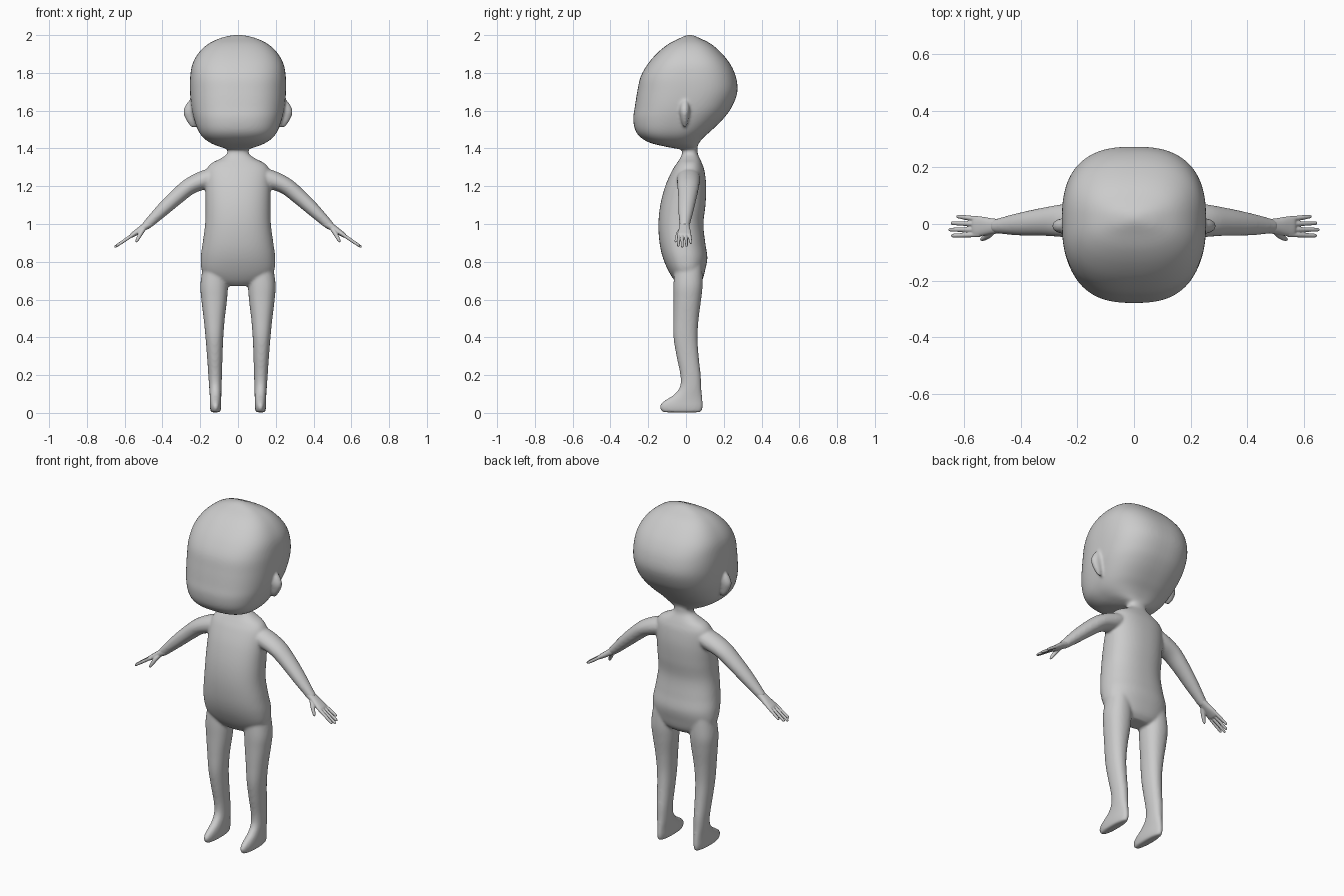
import bpy, bmesh, math
from mathutils import Vector

Y = Vector((0, 1, 0))


def spline(rows, steps):
    """Catmull-Rom interpolation through rows of numbers."""
    out = []
    for i in range(len(rows) - 1):
        a, b = rows[max(i - 1, 0)], rows[i]
        c, d = rows[i + 1], rows[min(i + 2, len(rows) - 1)]
        for k in range(steps):
            t = k / steps
            out.append([q + 0.5 * t * ((r - p) + t * ((2*p - 5*q + 4*r - s) + t * (3*(q - r) + s - p)))
                        for p, q, r, s in zip(a, b, c, d)])
    out.append(list(rows[-1]))
    return out


def loft(bm, rows, d=(0, 0, 1), p=2.0, side=1, steps=5, n=48):
    """Closed skin through rows (x, y, z, y-radius, cross-radius), rings square to d."""
    d = Vector(d).normalized()
    v = d.cross(Y).normalized()
    u = v.cross(d)
    rings = []
    for x, y, z, ru, rv in spline(rows, steps):
        ring = []
        for i in range(n):
            a = 2 * math.pi * i / n
            ca, sa = math.cos(a), math.sin(a)
            co = (Vector((x, y, z)) + u * ru * math.copysign(abs(ca) ** (2 / p), ca)
                  + v * rv * math.copysign(abs(sa) ** (2 / p), sa))
            co.x *= side
            ring.append(bm.verts.new(co))
        rings.append(ring)
    for r, s in zip(rings, rings[1:]):
        for i in range(n):
            j = (i + 1) % n
            bm.faces.new((r[i], r[j], s[j], s[i]))
    bm.faces.new(rings[0][::-1])
    bm.faces.new(rings[-1])


def upright(rows, cx=None):
    """Rows (z, front y, back y, half width[, centre x]) to loft rows."""
    return [((r[4] if len(r) > 4 else 0), (r[1] + r[2]) / 2, r[0], (r[2] - r[1]) / 2, r[3]) for r in rows]


def finish(bm, name, voxel, smooth):
    """Fuse overlapping parts into one smooth skin."""
    bmesh.ops.recalc_face_normals(bm, faces=bm.faces)
    me = bpy.data.meshes.new(name)
    bm.to_mesh(me)
    bm.free()
    ob = bpy.data.objects.new(name, me)
    bpy.context.collection.objects.link(ob)
    m = ob.modifiers.new("fuse", 'REMESH')
    m.mode = 'VOXEL'
    m.voxel_size = voxel
    m.use_smooth_shade = True
    s = ob.modifiers.new("soften", 'SMOOTH')
    s.factor = 0.5
    s.iterations = smooth
    return ob


body = bmesh.new()

# head
loft(body, upright([
    (1.395, -.03, .055, .05), (1.41, -.11, .06, .10), (1.43, -.19, .07, .147),
    (1.46, -.242, .095, .187), (1.50, -.27, .14, .213), (1.56, -.279, .20, .234),
    (1.62, -.271, .243, .247), (1.70, -.258, .272, .254), (1.78, -.24, .264, .253),
    (1.85, -.20, .232, .24), (1.91, -.147, .183, .205), (1.955, -.09, .13, .155),
    (1.985, -.03, .07, .09), (1.998, 0, .04, .035), (2.001, .015, .025, .01)]), p=2.6, n=80)

# torso and neck
loft(body, upright([
    (.672, -.03, .06, .08), (.70, -.06, .085, .15), (.75, -.092, .10, .19),
    (.82, -.122, .113, .197), (.90, -.14, .102, .187), (1.0, -.146, .092, .174),
    (1.1, -.136, .103, .172), (1.2, -.11, .107, .172), (1.28, -.075, .098, .168),
    (1.32, -.05, .085, .142), (1.345, -.033, .074, .095), (1.37, -.022, .063, .06),
    (1.40, -.02, .06, .055), (1.45, -.02, .06, .055)]), p=2.3, n=64)

for side in (1, -1):
    # leg and foot
    loft(body, upright([
        (.003, -.115, .075, .022, .119), (.012, -.132, .085, .027, .119),
        (.035, -.139, .090, .030, .119), (.055, -.126, .089, .030, .119),
        (.075, -.097, .087, .030, .119), (.10, -.06, .084, .031, .119),
        (.14, -.032, .081, .033, .120), (.20, -.03, .078, .036, .121),
        (.30, -.05, .067, .041, .123), (.40, -.066, .061, .047, .125),
        (.50, -.067, .067, .056, .126), (.60, -.066, .08, .068, .126),
        (.68, -.066, .088, .073, .126), (.78, -.06, .085, .065, .12)]), p=2.2, side=side)
    # arm
    loft(body, [
        (.08, .015, 1.27, .055, .04), (.16, .014, 1.24, .062, .052),
        (.25, .012, 1.203, .058, .045), (.32, .008, 1.148, .05, .042),
        (.40, 0, 1.075, .041, .036), (.48, -.007, .998, .027, .025),
        (.50, -.008, .984, .021, .018)], d=(.82, 0, -.57), side=side)
    # ear
    loft(body, [(.235, -.005, 1.51, .004, .01), (.243, -.006, 1.535, .016, .023),
                (.250, -.007, 1.57, .023, .034), (.252, -.007, 1.60, .026, .037),
                (.247, -.006, 1.635, .022, .027), (.24, -.004, 1.665, .006, .01)],
         side=side, n=24)

finish(body, "body", 0.0075, 6)

# hands
D = Vector((.827, 0, -.562))
WRIST = Vector((.47, -.008, 1.002))


def along(t, y, ru, rv):
    c = WRIST + D * t + Y * y
    return (c.x, c.y, c.z, ru, rv)


for side, name in ((1, "left_hand"), (-1, "right_hand")):
    hand = bmesh.new()
    # palm
    loft(hand, [along(-.02, 0, .022, .02), along(0, 0, .025, .021), along(.04, 0, .028, .018),
                along(.08, 0, .034, .015), along(.11, -.002, .035, .012),
                along(.122, -.002, .028, .006)], d=D, p=2.3, side=side, n=32)
    # four fingers
    for y0, y1, end in ((.026, .034, .19), (.007, .011, .214), (-.012, -.012, .223), (-.029, -.033, .212)):
        loft(hand, [along(.09, y0, .009, .009), along(.14, (y0 + y1) / 2, .0085, .009),
                    along(end - .012, y1, .007, .0075), along(end - .003, y1, .005, .005),
                    along(end, y1, .002, .002)], d=D, side=side, n=16)
    # thumb
    loft(hand, [(.495, -.018, .98, .014, .012), (.512, -.036, .955, .013, .012),
                (.527, -.048, .928, .010, .010), (.537, -.054, .910, .007, .007),
                (.540, -.056, .904, .003, .003)], d=(.04, -.035, -.065), side=side, n=16)
    finish(hand, name, 0.003, 3)
